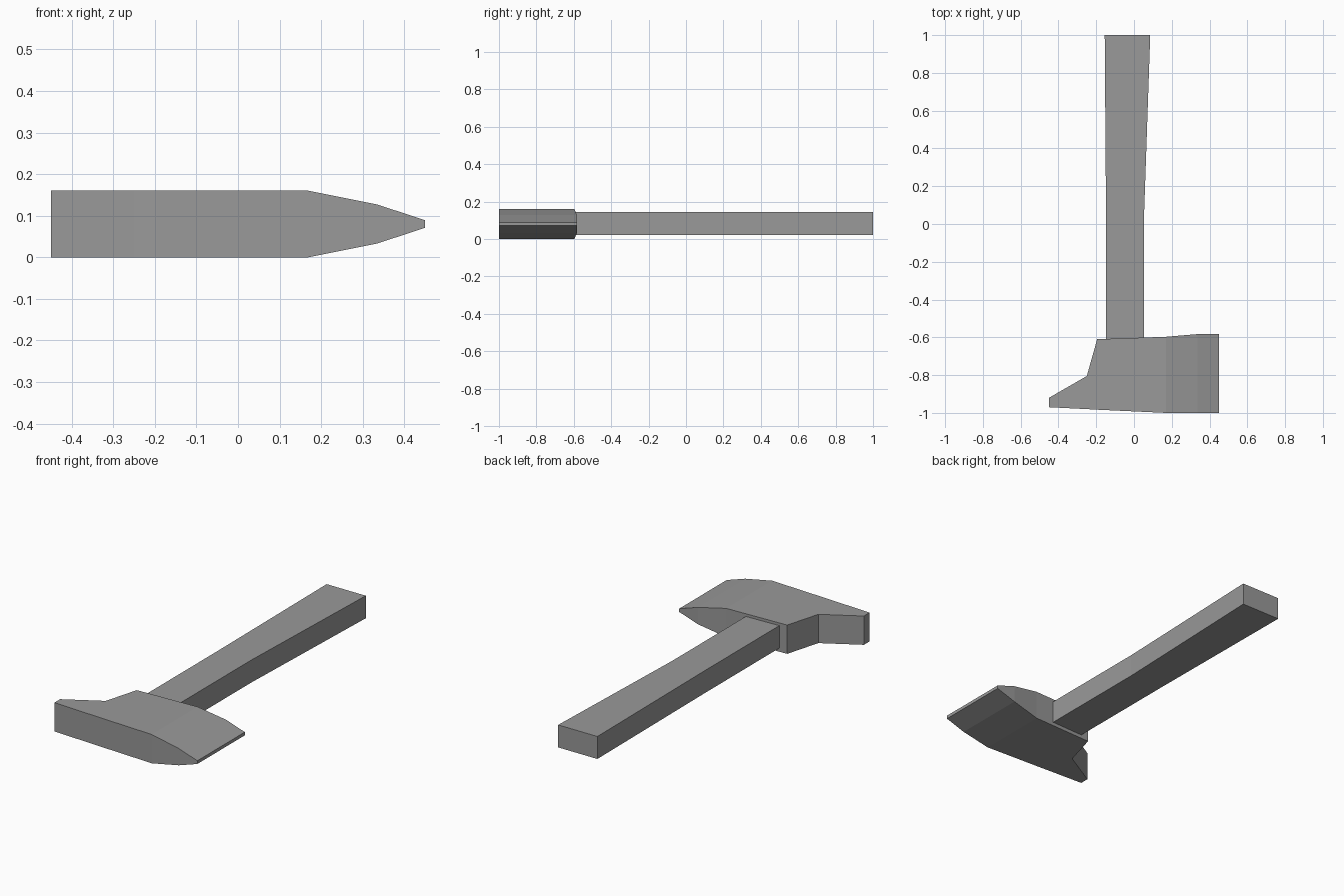
import bpy
import bmesh

cube = bpy.data.objects.get("Cube")
if cube:
    bpy.data.objects.remove(cube, do_unlink=True)

grey = bpy.data.materials.new("plain_grey")
grey.use_nodes = True
colour = (0.32, 0.32, 0.32, 1)
grey.diffuse_color = colour
grey.node_tree.nodes["Principled BSDF"].inputs["Base Color"].default_value = colour

MID = 0.08  # height of the tool's middle plane


def loft(name, sections):
    """Join a row of four-cornered rings into a closed solid."""
    bm = bmesh.new()
    rings = [[bm.verts.new(p) for p in s] for s in sections]
    for a, b in zip(rings, rings[1:]):
        for i in range(4):
            j = (i + 1) % 4
            bm.faces.new((a[i], a[j], b[j], b[i]))
    bm.faces.new(rings[0])
    bm.faces.new(rings[-1])
    bmesh.ops.recalc_face_normals(bm, faces=bm.faces)
    mesh = bpy.data.meshes.new(name)
    bm.to_mesh(mesh)
    bm.free()
    mesh.materials.append(grey)
    obj = bpy.data.objects.new(name, mesh)
    bpy.context.collection.objects.link(obj)
    return obj


# Head: x, front y, back y, half thickness, tapering to the cutting edge
stations = [
    (-0.45, -0.97, -0.92, 0.08),
    (-0.25, -0.98, -0.805, 0.08),
    (-0.195, -0.983, -0.61, 0.08),
    (0.17, -1.0, -0.597, 0.08),
    (0.335, -1.0, -0.583, 0.047),
    (0.45, -1.0, -0.583, 0.009),
]
loft("hammer_head", [
    [(x, f, MID - t), (x, b, MID - t), (x, b, MID + t), (x, f, MID + t)]
    for x, f, b, t in stations])

# Handle: y, left edge x, right edge x, flaring toward the grip end
LOW, HIGH = 0.02, 0.145
grip = [(-0.64, -0.148, 0.053), (0.04, -0.148, 0.053), (1.0, -0.155, 0.086)]
loft("handle", [
    [(a, y, LOW), (b, y, LOW), (b, y, HIGH), (a, y, HIGH)]
    for y, a, b in grip])
